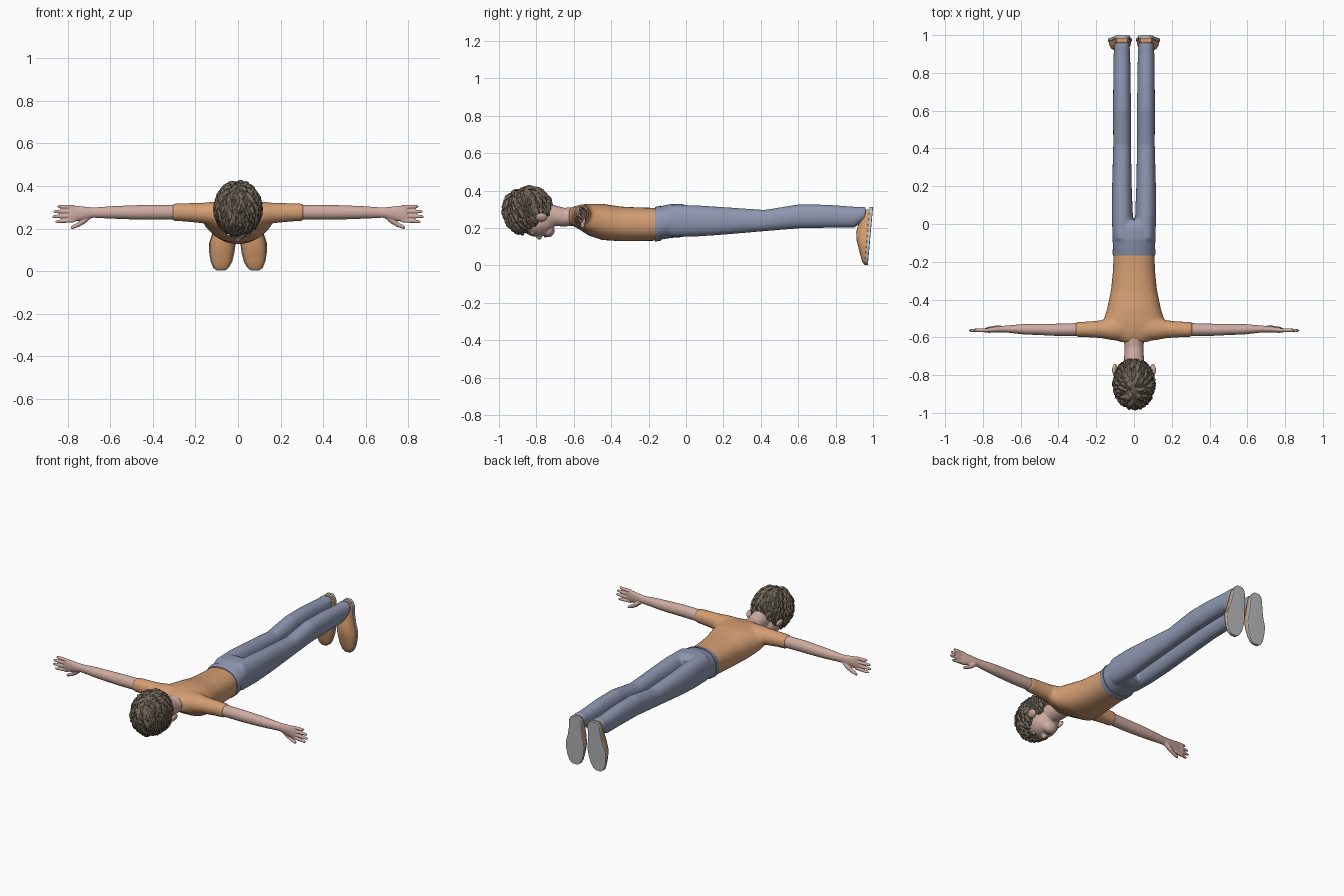
import bpy, bmesh, math, random
from mathutils import Vector, Matrix

random.seed(4)
default_cube = bpy.data.objects.get("Cube")
if default_cube:
    bpy.data.objects.remove(default_cube, do_unlink=True)


def material(name, red, green, blue):
    mat = bpy.data.materials.new(name)
    mat.use_nodes = True
    mat.diffuse_color = (red, green, blue, 1)
    shader = mat.node_tree.nodes["Principled BSDF"]
    shader.inputs["Base Color"].default_value = (red, green, blue, 1)
    shader.inputs["Roughness"].default_value = 0.8
    return mat


SKIN = material("skin", 0.62, 0.41, 0.36)
HAIR = material("brown hair", 0.17, 0.135, 0.10)
SHIRT = material("orange shirt", 0.66, 0.34, 0.17)
DENIM = material("blue denim", 0.27, 0.31, 0.44)
LEATHER = material("tan leather", 0.66, 0.33, 0.15)
RUBBER = material("grey rubber", 0.50, 0.51, 0.52)
EYE_WHITE = material("eye white", 0.75, 0.75, 0.75)
IRIS = material("dark iris", 0.06, 0.04, 0.03)
LIPS = material("lips", 0.52, 0.27, 0.24)


def loft(bm, axis, rings, power=2.0, sides=28, mirror=1):
    """Closed tube along an axis; each ring is (position, centre a, centre b, radius a, radius b)."""
    others = [i for i in range(3) if i != axis]
    loops = []
    for pos, ca, cb, ra, rb in rings:
        loop = []
        for k in range(sides):
            angle = math.tau * k / sides
            c, s = math.cos(angle), math.sin(angle)
            co = Vector()
            co[axis] = pos
            co[others[0]] = ca + ra * math.copysign(abs(c) ** (2 / power), c)
            co[others[1]] = cb + rb * math.copysign(abs(s) ** (2 / power), s)
            co.x *= mirror
            loop.append(bm.verts.new(co))
        loops.append(loop)
    for low, high in zip(loops, loops[1:]):
        for k in range(sides):
            n = (k + 1) % sides
            bm.faces.new((low[k], low[n], high[n], high[k]))
    bm.faces.new(loops[0])
    bm.faces.new(loops[-1])


def ball(bm, centre, radii, turn=0.0):
    matrix = Matrix.Translation(centre) @ Matrix.Rotation(turn, 4, 'Y') @ Matrix.Diagonal((*radii, 1))
    bmesh.ops.create_uvsphere(bm, u_segments=28, v_segments=18, radius=1, matrix=matrix)


def finish(name, bm, mat, voxel=0, relax=0, smooth=True):
    bmesh.ops.recalc_face_normals(bm, faces=bm.faces[:])
    mesh = bpy.data.meshes.new(name)
    bm.to_mesh(mesh)
    bm.free()
    mesh.materials.append(mat)
    obj = bpy.data.objects.new(name, mesh)
    bpy.context.collection.objects.link(obj)
    if smooth:
        bpy.ops.object.select_all(action='DESELECT')
        obj.select_set(True)
        bpy.context.view_layer.objects.active = obj
        bpy.ops.object.shade_smooth_by_angle(angle=math.radians(45))
    if voxel:
        # Fuse overlapping volumes into one soft skin
        fuse = obj.modifiers.new("fuse", 'REMESH')
        fuse.mode = 'VOXEL'
        fuse.voxel_size = voxel
        fuse.use_smooth_shade = True
        soft = obj.modifiers.new("soften", 'SMOOTH')
        soft.factor = 0.5
        soft.iterations = relax
    return obj


# Shirt: torso with two short sleeves
bm = bmesh.new()
loft(bm, 1, [(-.15, 0, .22, .108, .088), (-.25, 0, .22, .112, .09), (-.35, 0, .222, .122, .093),
             (-.45, 0, .233, .143, .097), (-.52, 0, .245, .165, .085), (-.57, 0, .258, .165, .066),
             (-.6, 0, .262, .13, .053), (-.625, 0, .262, .07, .04)], power=2.3)
for side in (-1, 1):
    loft(bm, 0, [(.06, -.55, .265, .07, .062), (.12, -.555, .27, .06, .056), (.17, -.557, .273, .048, .048),
                 (.24, -.558, .276, .042, .044), (.31, -.558, .277, .04, .041)], mirror=side)
finish("shirt", bm, SHIRT, 0.008, 8)

# Trousers: hips with two legs
bm = bmesh.new()
loft(bm, 1, [(-.16, 0, .222, .11, .089), (-.08, 0, .238, .114, .091), (-.02, 0, .24, .116, .089),
             (.02, 0, .24, .1, .07)], power=2.3)
for side in (-1, 1):
    loft(bm, 1, [(-.08, .058, .238, .055, .085), (.05, .062, .238, .056, .084), (.2, .064, .238, .052, .074),
                 (.42, .063, .24, .047, .057), (.6, .063, .262, .048, .064), (.75, .064, .263, .046, .062),
                 (.9, .064, .258, .044, .056), (.96, .064, .278, .04, .036)], power=2.2, mirror=side)
finish("trousers", bm, DENIM, 0.007, 6)

bm = bmesh.new()
loft(bm, 1, [(-.166, 0, .22, .112, .092), (-.135, 0, .226, .115, .094)], power=2.3, sides=48)
finish("waistband", bm, DENIM)

# Arms and hands, thumbs pointing down
bm = bmesh.new()
for side in (-1, 1):
    loft(bm, 0, [(.28, -.558, .277, .034, .035), (.42, -.56, .277, .032, .035), (.5, -.558, .276, .03, .033),
                 (.58, -.557, .276, .028, .03), (.68, -.556, .275, .018, .024), (.72, -.558, .273, .017, .03),
                 (.77, -.562, .27, .014, .038), (.795, -.563, .27, .01, .037)], mirror=side)
    for finger, tip in enumerate((.848, .868, .874, .858)):
        root, end = .301 - .021 * finger, .304 - .024 * finger
        loft(bm, 0, [(.77, -.562, root, .01, .0095), (.83, -.562, (root + end) / 2, .0095, .009),
                     (tip - .01, -.564, end, .008, .0075), (tip, -.564, end, .004, .004)], sides=12, mirror=side)
    loft(bm, 0, [(.69, -.553, .263, .012, .014), (.72, -.55, .24, .015, .017), (.75, -.552, .219, .011, .012),
                 (.775, -.553, .208, .009, .01), (.787, -.553, .203, .004, .005)], sides=14, mirror=side)
finish("arms", bm, SKIN, 0.0035, 4)

# Head, face and neck
bm = bmesh.new()
ball(bm, (0, -.84, .29), (.096, .12, .112))
ball(bm, (0, -.795, .228), (.082, .095, .072))
ball(bm, (0, -.738, .188), (.046, .036, .038))
ball(bm, (0, -.785, .158), (.014, .017, .022))
ball(bm, (0, -.81, .168), (.01, .032, .014))
loft(bm, 1, [(-.6, 0, .262, .056, .05), (-.65, 0, .258, .05, .05), (-.74, 0, .272, .054, .06)])
for side in (-1, 1):
    ball(bm, (side * .014, -.782, .165), (.009, .01, .01))
    ball(bm, (side * .1, -.772, .258), (.012, .033, .026), side * .5)
finish("head", bm, SKIN, 0.005, 4)

# Facial features
bm = bmesh.new()
ball(bm, (0, -.752, .157), (.026, .007, .008))
finish("mouth", bm, LIPS)
for side, label in ((-1, "right"), (1, "left")):
    for part, radii, drop, mat in (("eye", (.017, .01, .01), 0, EYE_WHITE), ("iris", (.008, .008, .005), .007, IRIS)):
        bm = bmesh.new()
        ball(bm, (side * .037, -.82, .174 - drop), radii)
        finish(f"{label}_{part}", bm, mat)
    bm = bmesh.new()
    ball(bm, (side * .039, -.847, .182), (.022, .005, .008), side * -.3)
    finish(f"{label}_eyebrow", bm, HAIR)

# Hair: a cap covered in pointed locks that flow away from the crown
CENTRE, SIZE = Vector((0, -.845, .295)), Vector((.1, .122, .12))
CROWN = Vector((0, -.35, .94)).normalized()


def on_hair(direction, scale):
    return CENTRE + Vector([d * s * scale for d, s in zip(direction, SIZE)])


def above_hairline(point, slack=0.0):
    return point.z > .195 + .7 * (point.y + .87) - slack


bm = bmesh.new()
ball(bm, CENTRE, SIZE)
low = [f for f in bm.faces if not above_hairline(f.calc_center_median())]
bmesh.ops.delete(bm, geom=low, context='FACES')
finish("hair_cap", bm, HAIR)

bm = bmesh.new()
count = 330
for i in range(count):
    height = 1 - 2 * (i + .5) / count
    spin = i * math.pi * (3 - math.sqrt(5)) + random.uniform(-.15, .15)
    flat = math.sqrt(1 - height * height)
    u = Vector((flat * math.cos(spin), flat * math.sin(spin), height))
    flow = u * u.dot(CROWN) - CROWN
    if flow.length < .05 or not above_hairline(on_hair(u, 1)):
        continue
    flow.normalize()
    flow = (flow + u.cross(flow) * random.uniform(-.45, .45)).normalized()
    length = random.uniform(.4, .65)
    lift = random.uniform(1.06, 1.13) + (.06 if u.y < -.6 else 0)
    if not above_hairline(on_hair((u + flow * length).normalized(), lift), .035):
        length *= .5
    across = u.cross(flow).normalized()
    previous = None
    for step, width, scale in ((0, .011, .98), (.35, .018, 1.05), (.7, .012, (lift + 1.05) / 2)):
        d = (u + flow * length * step).normalized()
        p = on_hair(d, scale)
        ring = [bm.verts.new(p + o) for o in (across * width, d * .009, across * -width, d * -.009)]
        if previous:
            for k in range(4):
                bm.faces.new((previous[k], previous[k - 1], ring[k - 1], ring[k]))
        else:
            bm.faces.new(ring)
        previous = ring
    tip = bm.verts.new(on_hair((u + flow * length).normalized(), lift))
    for k in range(4):
        bm.faces.new((previous[k], previous[k - 1], tip))
finish("hair_locks", bm, HAIR, smooth=False)

# Shoes: outline rows are (height, centre x, half width, front y of the upper)
OUTLINE = [(.002, .08, .018, .956), (.015, .08, .036, .943), (.045, .078, .051, .934), (.09, .076, .06, .922),
           (.13, .074, .063, .913), (.18, .069, .051, .91), (.23, .065, .044, .925), (.28, .063, .041, .94),
           (.3, .063, .032, .95), (.312, .063, .018, .96)]
for side, label in ((-1, "right"), (1, "left")):
    upper, sole = bmesh.new(), bmesh.new()
    upper_rings, sole_rings = [], []
    for z, cx, half, front in OUTLINE:
        ground = .972 + .09 * z
        seam = ground - .016
        upper_rings.append((z + .003 * (z < .1), cx, seam, half * .94, max(seam - front, .004)))
        sole_rings.append((z, cx, ground - .009, half, .009))
    loft(upper, 2, upper_rings[:-1], power=2.3, mirror=side)
    loft(sole, 2, sole_rings, power=12, mirror=side)
    # Keep the upper from poking through the sole
    for v in upper.verts:
        v.co.y = min(v.co.y, .966 + .09 * v.co.z)
    finish(f"{label}_shoe_upper", upper, LEATHER)
    finish(f"{label}_shoe_sole", sole, RUBBER)
